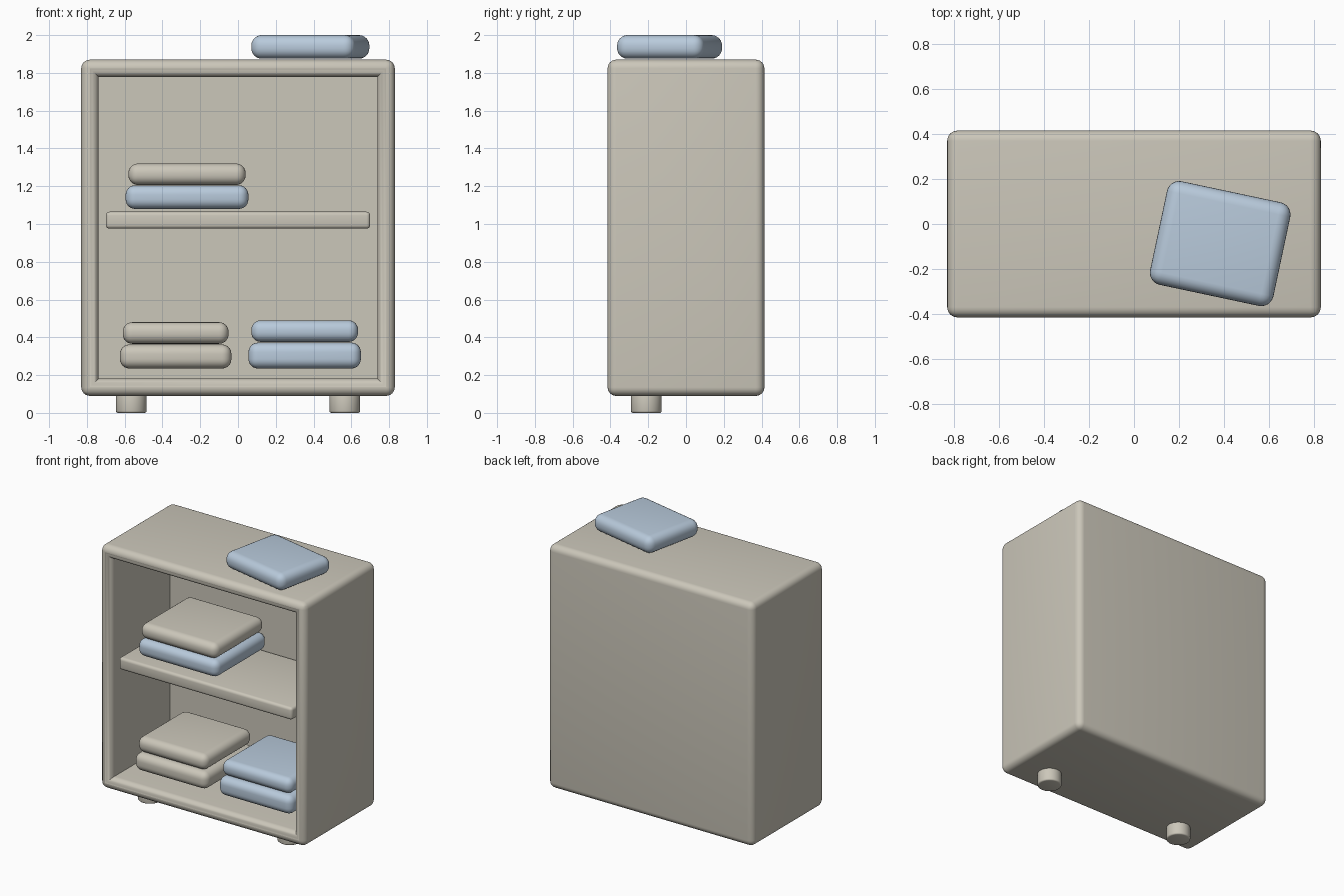
import bpy, bmesh, math
from mathutils import Vector

if "Cube" in bpy.data.objects:
    bpy.data.objects.remove(bpy.data.objects["Cube"])


def material(name, rgb):
    m = bpy.data.materials.new(name)
    m.diffuse_color = (*rgb, 1)
    m.use_nodes = True
    m.node_tree.nodes["Principled BSDF"].inputs["Base Color"].default_value = m.diffuse_color
    return m


BEIGE = material("warm_beige", (0.60, 0.57, 0.49))
BLUE = material("pale_blue", (0.48, 0.59, 0.71))


def finish(name, bm, mat, loc=(0, 0, 0), turn=0):
    bmesh.ops.recalc_face_normals(bm, faces=bm.faces)
    mesh = bpy.data.meshes.new(name)
    bm.to_mesh(mesh)
    bm.free()
    ob = bpy.data.objects.new(name, mesh)
    bpy.context.collection.objects.link(ob)
    ob.location = loc
    ob.rotation_euler.z = math.radians(turn)
    mesh.materials.append(mat)
    bpy.ops.object.select_all(action='DESELECT')
    ob.select_set(True)
    bpy.context.view_layer.objects.active = ob
    bpy.ops.object.shade_smooth_by_angle(angle=math.radians(35))
    return ob


def box(size):
    bm = bmesh.new()
    bmesh.ops.create_cube(bm, size=1)
    bmesh.ops.scale(bm, vec=Vector(size), verts=bm.verts)
    return bm


def bevel(bm, edges, radius, segments):
    bmesh.ops.bevel(bm, geom=edges, offset=radius, segments=segments,
                    profile=0.5, affect='EDGES', clamp_overlap=True)


def rounded_box(name, size, loc, mat, radius, segments=6, turn=0):
    bm = box(size)
    bevel(bm, bm.edges[:], radius, segments)
    return finish(name, bm, mat, loc, turn)


# Cabinet body: box with a recessed front and softly rounded rim
W, D, Z0, Z1, WALL = 1.66, 0.83, 0.09, 1.87, 0.13
bm = box((W, D, Z1 - Z0))
soft = bm.edges[:]
front = min(bm.faces, key=lambda f: f.calc_center_median().y)
bmesh.ops.inset_region(bm, faces=[front], thickness=WALL)
soft += front.edges[:]
ext = bmesh.ops.extrude_face_region(bm, geom=[front])
inner = [v for v in ext["geom"] if isinstance(v, bmesh.types.BMVert)]
bmesh.ops.translate(bm, vec=(0, 0.685, 0), verts=inner)
if front.is_valid:
    bmesh.ops.delete(bm, geom=[front], context='FACES_ONLY')
bevel(bm, [e for e in soft if e.is_valid], 0.05, 6)
finish("cabinet_body", bm, BEIGE, (0, 0, (Z0 + Z1) / 2))

# Middle shelf, set slightly behind the front rim
rounded_box("shelf", (1.40, 0.65, 0.09), (0, -0.055, 1.02), BEIGE, 0.02, 4)

# Two short round feet under the front
for side, x in (("left", -0.565), ("right", 0.565)):
    bm = bmesh.new()
    bmesh.ops.create_cone(bm, cap_ends=True, segments=32, radius1=0.081,
                          radius2=0.081, depth=0.10)
    rims = [e for e in bm.edges if abs(e.verts[0].co.z - e.verts[1].co.z) < 1e-4]
    bevel(bm, rims, 0.01, 3)
    finish("foot_" + side, bm, BEIGE, (x, -0.21, 0.05))

# Folded stacks: name, width, depth, centre x, bottom z, top z, colour
cloths = [
    ("shelf_cloth_lower", 0.65, 0.59, -0.27, 1.08, 1.205, BLUE),
    ("shelf_cloth_upper", 0.62, 0.57, -0.27, 1.207, 1.32, BEIGE),
    ("floor_left_cloth_lower", 0.59, 0.58, -0.33, 0.235, 0.362, BEIGE),
    ("floor_left_cloth_upper", 0.56, 0.55, -0.33, 0.366, 0.48, BEIGE),
    ("floor_right_cloth_lower", 0.595, 0.58, 0.353, 0.235, 0.372, BLUE),
    ("floor_right_cloth_upper", 0.565, 0.55, 0.353, 0.376, 0.49, BLUE),
]
for name, w, d, x, z0, z1, mat in cloths:
    rounded_box(name, (w, d, z1 - z0), (x, -0.03, (z0 + z1) / 2), mat, 0.05)

# Turned cloth on top
rounded_box("top_cloth", (0.56, 0.47, 0.125), (0.383, -0.087, 1.9375),
            BLUE, 0.055, turn=-12)
